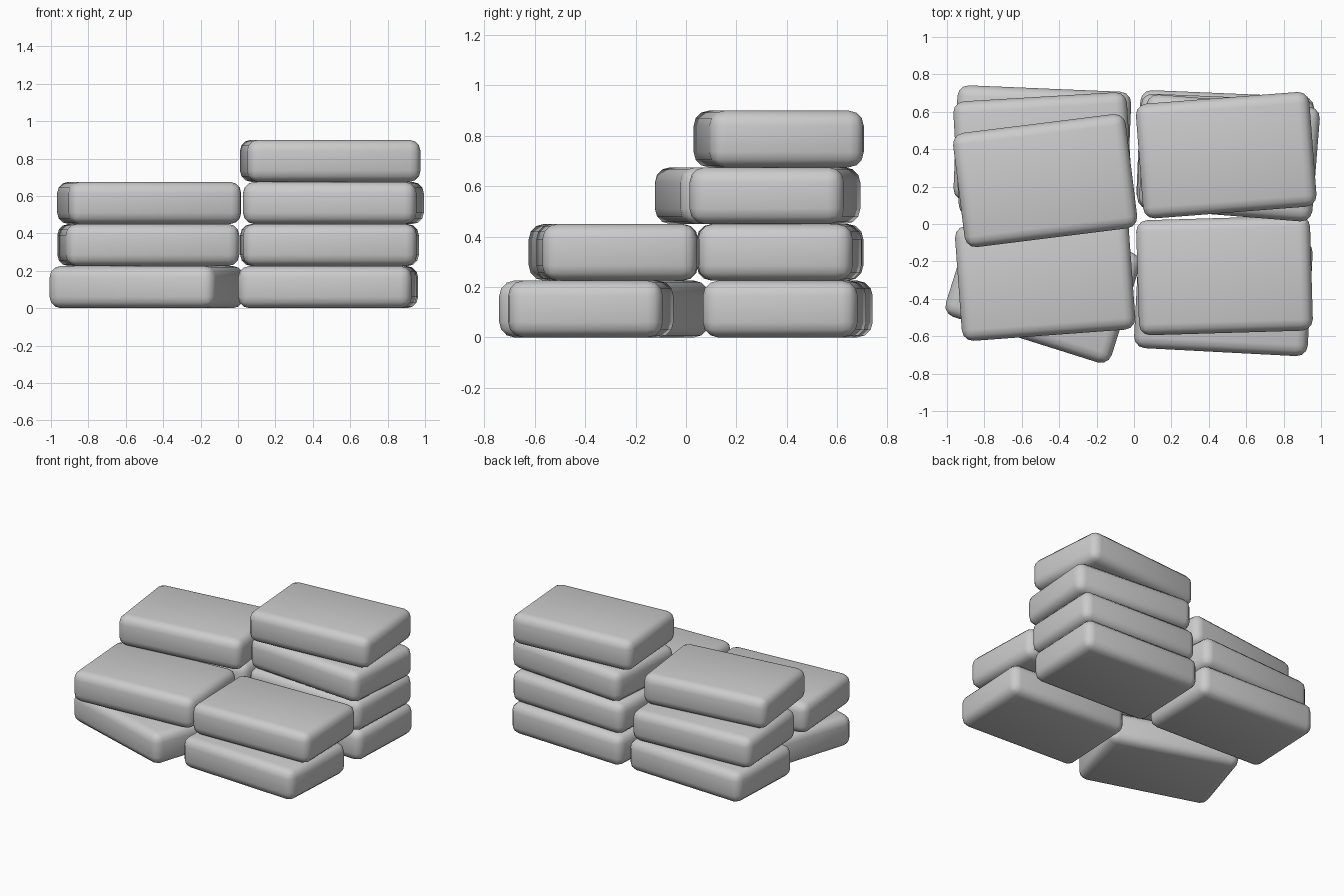
import bpy
import math

if "Cube" in bpy.data.objects:
    bpy.data.objects.remove(bpy.data.objects["Cube"])

BAG = (0.93, 0.615, 0.225)  # length, depth, height of one bag

# Four stacks, listed bottom to top: (x, y, turn in degrees)
STACKS = {
    "front_left": [(-0.488, -0.325, -17.5), (-0.475, -0.288, 4.2)],
    "front_right": [(0.478, -0.378, -3.0), (0.484, -0.275, 1.7)],
    "back_left": [(-0.49, 0.417, -2.4), (-0.487, 0.373, 3.4), (-0.475, 0.232, 7.1)],
    "back_right": [(0.488, 0.391, -2.4), (0.492, 0.372, -2.4),
                   (0.51, 0.353, -4.6), (0.493, 0.368, 4.4)],
}


def make_bag(name, x, y, layer, turn):
    """One sandbag: a flat block with softly rounded edges."""
    bpy.ops.mesh.primitive_cube_add(size=1, location=(x, y, BAG[2] * (layer + 0.5)))
    bag = bpy.context.object
    bag.name = name
    bag.scale = BAG
    bpy.ops.object.transform_apply(location=False, rotation=False, scale=True)
    bag.rotation_euler.z = math.radians(turn)
    bevel = bag.modifiers.new("rounded_edges", 'BEVEL')
    bevel.width = 0.06
    bevel.segments = 3
    bpy.ops.object.shade_smooth()


for stack, bags in STACKS.items():
    for layer, (x, y, turn) in enumerate(bags):
        make_bag(f"{stack}_bag_{layer + 1}", x, y, layer, turn)
